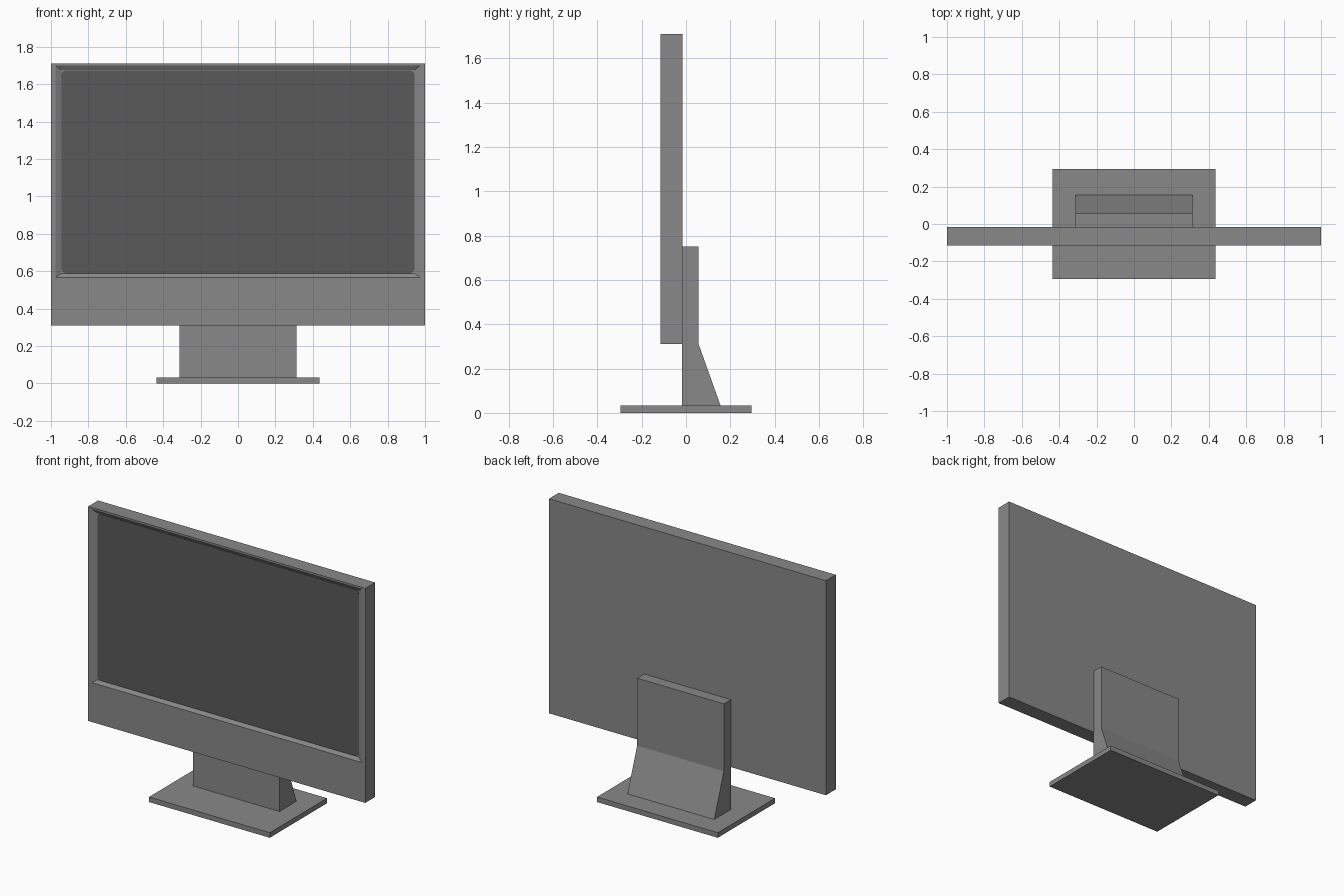
import bpy, bmesh, math

if "Cube" in bpy.data.objects:
    bpy.data.objects.remove(bpy.data.objects["Cube"])


def material(name, v):
    m = bpy.data.materials.new(name)
    m.diffuse_color = (v, v, v, 1)
    m.use_nodes = True
    m.node_tree.nodes["Principled BSDF"].inputs["Base Color"].default_value = m.diffuse_color
    return m


BODY = material("mid_grey", 0.25)
GLASS = material("dark_grey", 0.10)


def skin(name, loops, mat):
    """Join a chain of equal-length closed loops with quads and cap both ends."""
    bm = bmesh.new()
    rings = [[bm.verts.new(p) for p in loop] for loop in loops]
    for a, b in zip(rings, rings[1:]):
        n = len(a)
        for i in range(n):
            j = (i + 1) % n
            bm.faces.new((a[i], a[j], b[j], b[i]))
    bm.faces.new(rings[0])
    bm.faces.new(rings[-1])
    bmesh.ops.recalc_face_normals(bm, faces=bm.faces)
    me = bpy.data.meshes.new(name)
    bm.to_mesh(me)
    bm.free()
    me.materials.append(mat)
    ob = bpy.data.objects.new(name, me)
    bpy.context.collection.objects.link(ob)
    return ob


def rect(half_x, z0, z1, y):
    return [(-half_x, y, z0), (half_x, y, z0), (half_x, y, z1), (-half_x, y, z1)]


def rounded_rect(half_x, z0, z1, y, r, steps=4):
    pts = []
    corners = [(half_x - r, z1 - r), (-half_x + r, z1 - r),
               (-half_x + r, z0 + r), (half_x - r, z0 + r)]
    for k, (cx, cz) in enumerate(corners):
        for s in range(steps + 1):
            a = math.pi / 2 * (k + s / steps)
            pts.append((cx + r * math.cos(a), y, cz + r * math.sin(a)))
    return pts


# Display housing: box with a sloped recess in the front
FRONT, BACK, FLOOR = -0.116, -0.015, -0.100
skin("display_housing", [
    rect(1.0, 0.31, 1.71, BACK),
    rect(1.0, 0.31, 1.71, FRONT),
    rect(0.975, 0.567, 1.70, FRONT),
    rect(0.945, 0.588, 1.675, FLOOR),
], BODY)

# Screen: thin rounded plate on the recess floor
skin("screen", [
    rounded_rect(0.944, 0.589, 1.674, FLOOR + 0.001, 0.025),
    rounded_rect(0.944, 0.589, 1.674, FLOOR - 0.002, 0.025),
], GLASS)

# Stand: side profile (y, z) swept across x
profile = [(-0.019, 0.03), (0.157, 0.03), (0.057, 0.31), (0.057, 0.75), (-0.019, 0.75)]
skin("stand", [[(x, y, z) for y, z in profile] for x in (-0.313, 0.313)], BODY)

# Base plate
skin("base_plate", [rect(0.436, 0.0, 0.033, y) for y in (-0.295, 0.295)], BODY)
